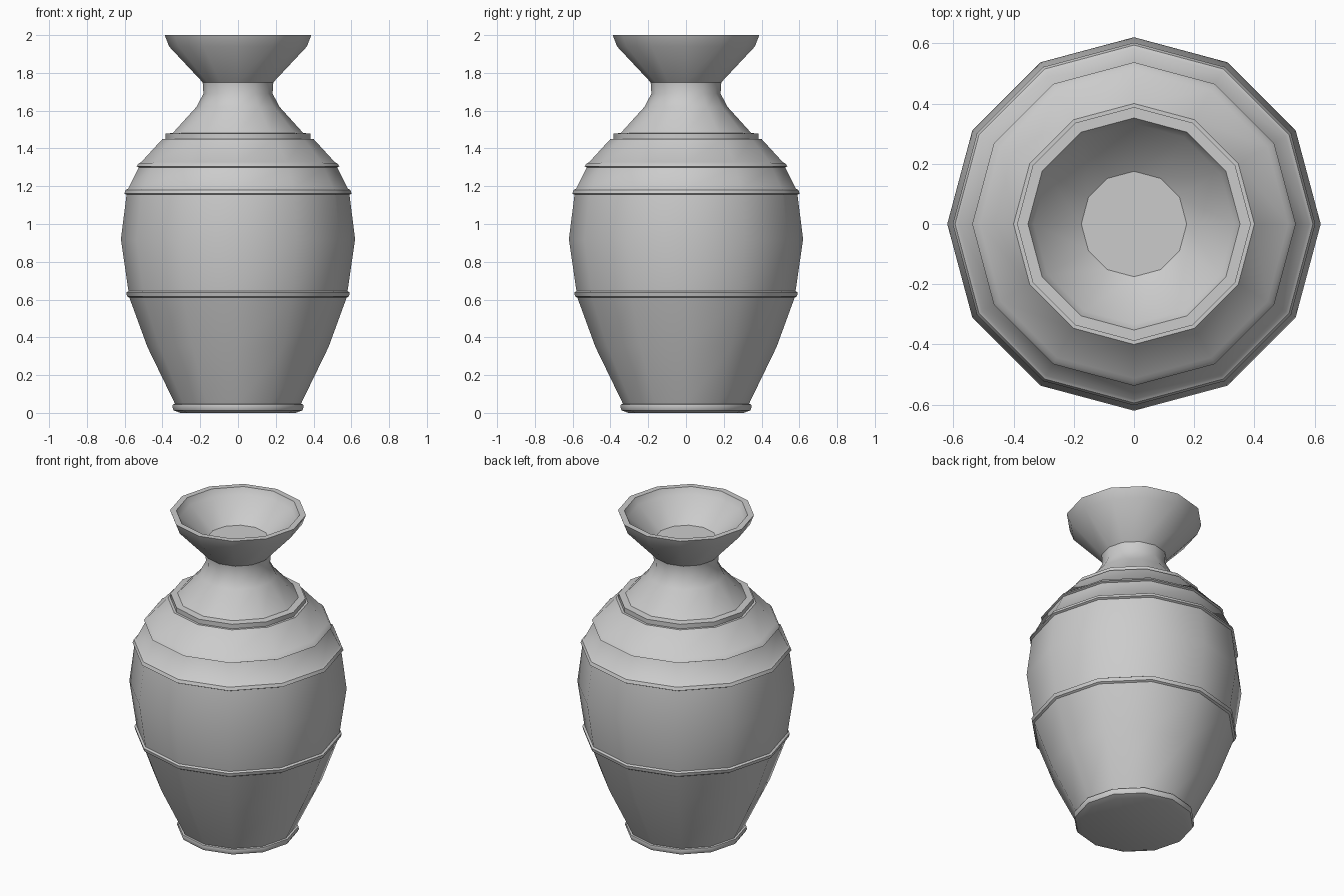
import bpy, bmesh, math

if "Cube" in bpy.data.objects:
    bpy.data.objects.remove(bpy.data.objects["Cube"])

SIDES = 12


def lathe(name, profile):
    """Spin (radius, z) points around z; both open ends are capped."""
    bm = bmesh.new()
    rings = []
    for r, z in profile:
        rings.append([bm.verts.new((r * math.cos(2 * math.pi * i / SIDES),
                                    r * math.sin(2 * math.pi * i / SIDES), z))
                      for i in range(SIDES)])
    for a, b in zip(rings, rings[1:]):
        for i in range(SIDES):
            j = (i + 1) % SIDES
            bm.faces.new((a[i], a[j], b[j], b[i]))
    bm.faces.new(rings[0][::-1])
    bm.faces.new(rings[-1])
    bmesh.ops.recalc_face_normals(bm, faces=bm.faces)
    mesh = bpy.data.meshes.new(name)
    bm.to_mesh(mesh)
    bm.free()
    obj = bpy.data.objects.new(name, mesh)
    bpy.context.collection.objects.link(obj)
    bpy.ops.object.select_all(action='DESELECT')
    obj.select_set(True)
    bpy.context.view_layer.objects.active = obj
    bpy.ops.object.shade_smooth_by_angle(angle=math.radians(38))
    return obj


def band(r_low, r_high, z, h, out=0.012):
    """Small raised moulding around the body."""
    return [(r_low, z), (r_low + out, z + h * 0.2),
            (r_high + out, z + h * 0.8), (r_high, z + h)]


# Outer wall from foot to lip, then the shallow funnel inside the mouth
vase = ([(0.305, 0.0), (0.34, 0.013), (0.348, 0.03), (0.345, 0.045), (0.333, 0.047),
         (0.48, 0.35)]
        + band(0.575, 0.58, 0.61, 0.035)
        + [(0.62, 0.92)]
        + band(0.59, 0.582, 1.155, 0.032)
        + band(0.525, 0.512, 1.30, 0.028)
        + [(0.40, 1.45), (0.385, 1.45), (0.385, 1.478), (0.345, 1.482),
           (0.22, 1.62), (0.183, 1.69), (0.187, 1.75),
           (0.365, 1.94), (0.388, 2.0),
           (0.352, 2.0), (0.333, 1.96), (0.175, 1.84)])
lathe("vase", vase)
